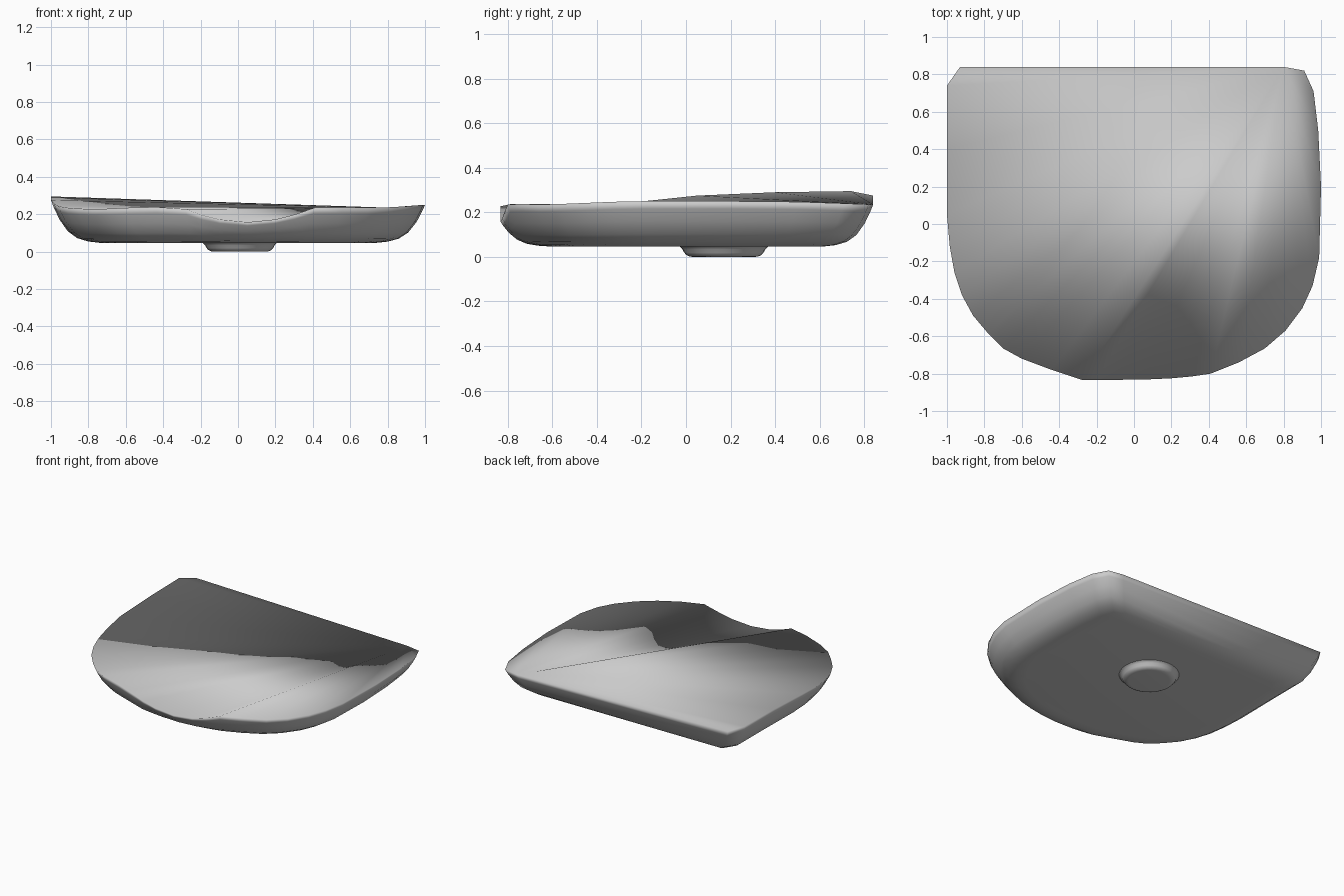
import bpy, bmesh, math
from mathutils import Vector

if "Cube" in bpy.data.objects:
    bpy.data.objects.remove(bpy.data.objects["Cube"])


def finish(name, bm):
    bmesh.ops.recalc_face_normals(bm, faces=bm.faces)
    for f in bm.faces:
        f.smooth = True
    me = bpy.data.meshes.new(name)
    bm.to_mesh(me)
    bm.free()
    ob = bpy.data.objects.new(name, me)
    bpy.context.collection.objects.link(ob)
    return ob


def bridge(bm, a, b):
    n = len(a)
    for i in range(n):
        j = (i + 1) % n
        bm.faces.new((a[i], a[j], b[j], b[i]))


# Uneven rim, starting at the back right corner and running clockwise from above
rim = [(.80, .84, .235), (.91, .82, .235), (.96, .71, .24), (.985, .5, .247),
       (1, .2, .25), (.99, -.18, .25), (.955, -.33, .247), (.90, -.45, .242),
       (.81, -.57, .237), (.70, -.665, .235), (.56, -.74, .237), (.41, -.80, .235),
       (.31, -.815, .20), (.20, -.825, .172), (.05, -.832, .157), (-.10, -.833, .172),
       (-.20, -.833, .197), (-.28, -.833, .227), (-.44, -.78, .238), (-.60, -.72, .234),
       (-.70, -.665, .229), (-.78, -.585, .227), (-.86, -.49, .23), (-.92, -.38, .235),
       (-.96, -.26, .243), (-.985, -.12, .257), (-1, .05, .275), (-1, .4, .29),
       (-1, .74, .295), (-.93, .84, .275)]

# Rounded wall levels: inward scale, fraction of the rim height
levels = [(.74, 0), (.80, .03), (.86, .11), (.91, .27), (.955, .55), (.985, .83), (1, 1)]
base = .047
bm = bmesh.new()
rings = []
for s, f in levels:
    rings.append([bm.verts.new((x * s, y * s, base + f * (z - base))) for x, y, z in rim])
for a, b in zip(rings, rings[1:]):
    bridge(bm, a, b)
bm.faces.new(rings[0])

# Creased top skin fanned from the back right corner
top = rings[-1]
for i in range(1, len(top) - 1):
    bm.faces.new((top[0], top[i], top[i + 1]))
finish("tray_body", bm)

# Round foot with flared top and rounded lower edge
foot = [(.215, .052), (.197, .045), (.186, .034), (.178, .019), (.168, .008),
        (.152, .001), (.138, 0)]
bm = bmesh.new()
n = 32
rings = []
for r, z in foot:
    rings.append([bm.verts.new((.01 + r * math.cos(2 * math.pi * k / n),
                                .17 + r * math.sin(2 * math.pi * k / n), z))
                  for k in range(n)])
for a, b in zip(rings, rings[1:]):
    bridge(bm, a, b)
bm.faces.new(rings[0])
bm.faces.new(rings[-1])
finish("round_foot", bm)
